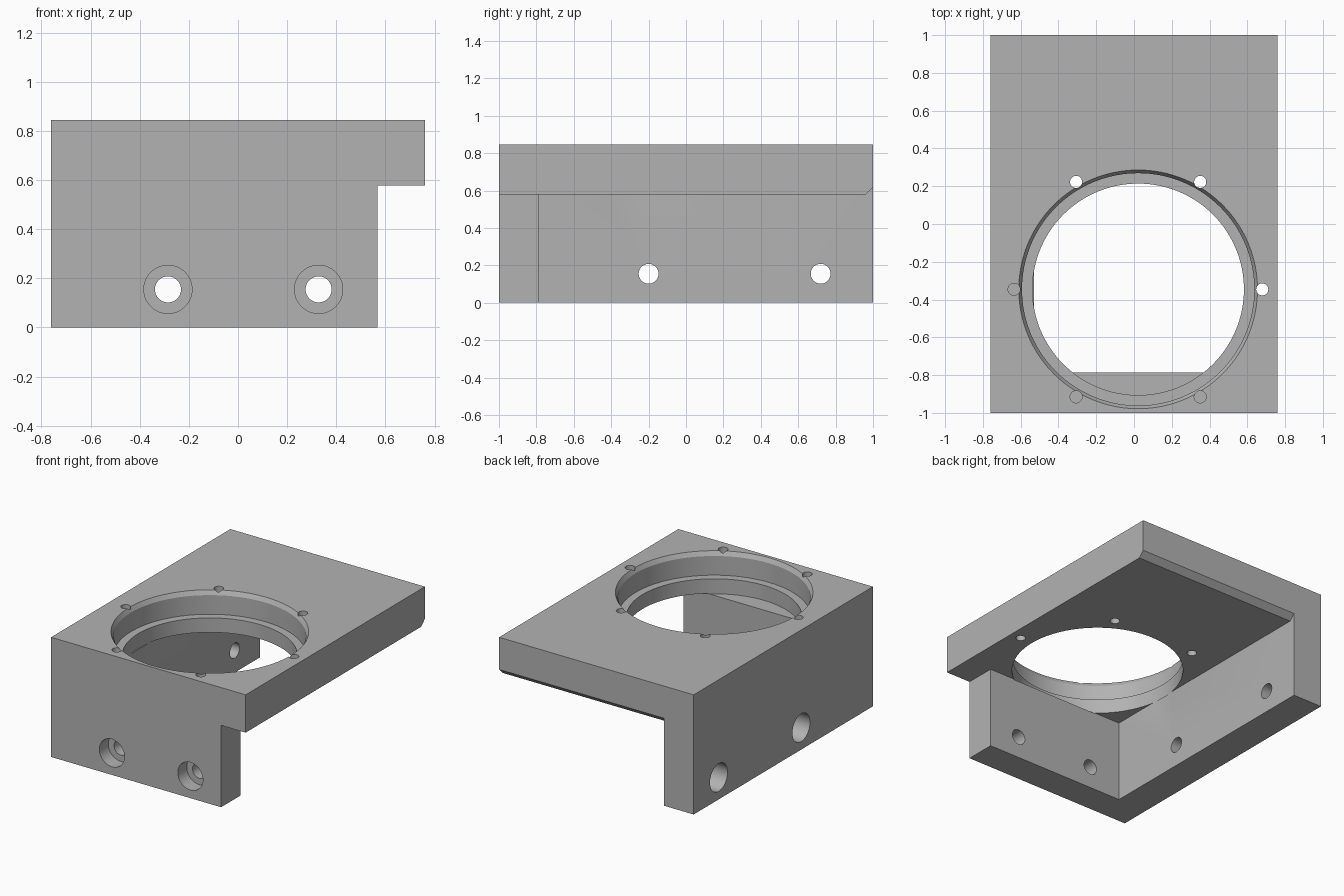
import bpy, bmesh, math
from mathutils import Matrix, Vector

if "Cube" in bpy.data.objects:
    bpy.data.objects.remove(bpy.data.objects["Cube"])

grey = bpy.data.materials.new("machined grey")
grey.use_nodes = True
colour = (0.45, 0.45, 0.45, 1)
grey.diffuse_color = colour
grey.node_tree.nodes["Principled BSDF"].inputs["Base Color"].default_value = colour


def finish(bm, name):
    bmesh.ops.recalc_face_normals(bm, faces=bm.faces[:])
    mesh = bpy.data.meshes.new(name)
    bm.to_mesh(mesh)
    bm.free()
    mesh.materials.append(grey)
    obj = bpy.data.objects.new(name, mesh)
    bpy.context.collection.objects.link(obj)
    return obj


def prism(name, profile, x0, x1):
    """Extrude a (y, z) profile along x."""
    bm = bmesh.new()
    face = bm.faces.new([bm.verts.new((x0, y, z)) for y, z in profile])
    new = bmesh.ops.extrude_face_region(bm, geom=[face])["geom"]
    verts = [v for v in new if isinstance(v, bmesh.types.BMVert)]
    bmesh.ops.translate(bm, verts=verts, vec=(x1 - x0, 0, 0))
    return finish(bm, name)


def rect(y0, y1, z0, z1):
    return [(y0, z0), (y1, z0), (y1, z1), (y0, z1)]


def turned(name, profile, origin, axis, sides=64):
    """Closed solid from (radius, distance) steps along an axis."""
    bm = bmesh.new()
    rings = []
    for r, d in profile:
        angles = [2 * math.pi * i / sides for i in range(sides)]
        rings.append([bm.verts.new((r * math.cos(a), r * math.sin(a), d)) for a in angles])
    for a, b in zip(rings, rings[1:]):
        for i in range(sides):
            j = (i + 1) % sides
            bm.faces.new((a[i], a[j], b[j], b[i]))
    bm.faces.new(rings[0])
    bm.faces.new(rings[-1])
    turn = Vector((0, 0, 1)).rotation_difference(Vector(axis)).to_matrix().to_4x4()
    bm.transform(Matrix.Translation(origin) @ turn)
    return finish(bm, name)


def cut(body, cutter):
    cutter.hide_render = True
    mod = body.modifiers.new("cut", "BOOLEAN")
    mod.operation = "DIFFERENCE"
    mod.solver = "EXACT"
    mod.object = cutter
    bpy.context.view_layer.objects.active = body
    bpy.ops.object.modifier_apply(modifier=mod.name)
    bpy.data.objects.remove(cutter)


TOP, UNDER = 0.845, 0.578
bracket = prism("bracket_body", rect(-1, 1, 0, TOP), -0.76, 0.76)

# Space under the plate, with the chamfered rear lip
cut(bracket, prism("underside", [(-0.785, -0.1), (1.1, -0.1), (1.1, UNDER + 0.14),
                                 (0.96, UNDER), (-0.785, UNDER)], -0.53, 0.9))
# Front wall stops short of the plate edge
cut(bracket, prism("front_notch", rect(-1.1, -0.7, -0.1, UNDER), 0.568, 0.9))

# Stepped, chamfered main bore
cx, cy = 0.022, -0.346
cut(bracket, turned("main_bore", [(0.56, UNDER - 0.004), (0.56, 0.68), (0.615, 0.68),
                                  (0.615, TOP - 0.03), (0.632, TOP), (0.632, TOP + 0.1)],
                    (cx, cy, 0), (0, 0, 1), 128))

# Ring of small screw holes
for k in range(6):
    a = k * math.pi / 3
    pos = (cx + 0.657 * math.cos(a), cy + 0.657 * math.sin(a), 0)
    cut(bracket, turned("ring_hole", [(0.032, 0.55), (0.032, 1)], pos, (0, 0, 1), 32))


def bolt_profile(depth):
    return [(0.098, -0.1), (0.098, depth), (0.053, depth), (0.053, 0.4)]


# Counterbored bolt holes through the front and side walls
for x in (-0.285, 0.328):
    cut(bracket, turned("front_bolt", bolt_profile(0.1), (x, -1, 0.155), (0, 1, 0)))
for y in (-0.2, 0.72):
    cut(bracket, turned("side_bolt", bolt_profile(0.14), (-0.76, y, 0.155), (1, 0, 0)))

# Smooth the bores and keep edges sharp
bpy.ops.object.select_all(action="DESELECT")
bracket.select_set(True)
bpy.context.view_layer.objects.active = bracket
bpy.ops.object.shade_smooth_by_angle(angle=math.radians(20))
